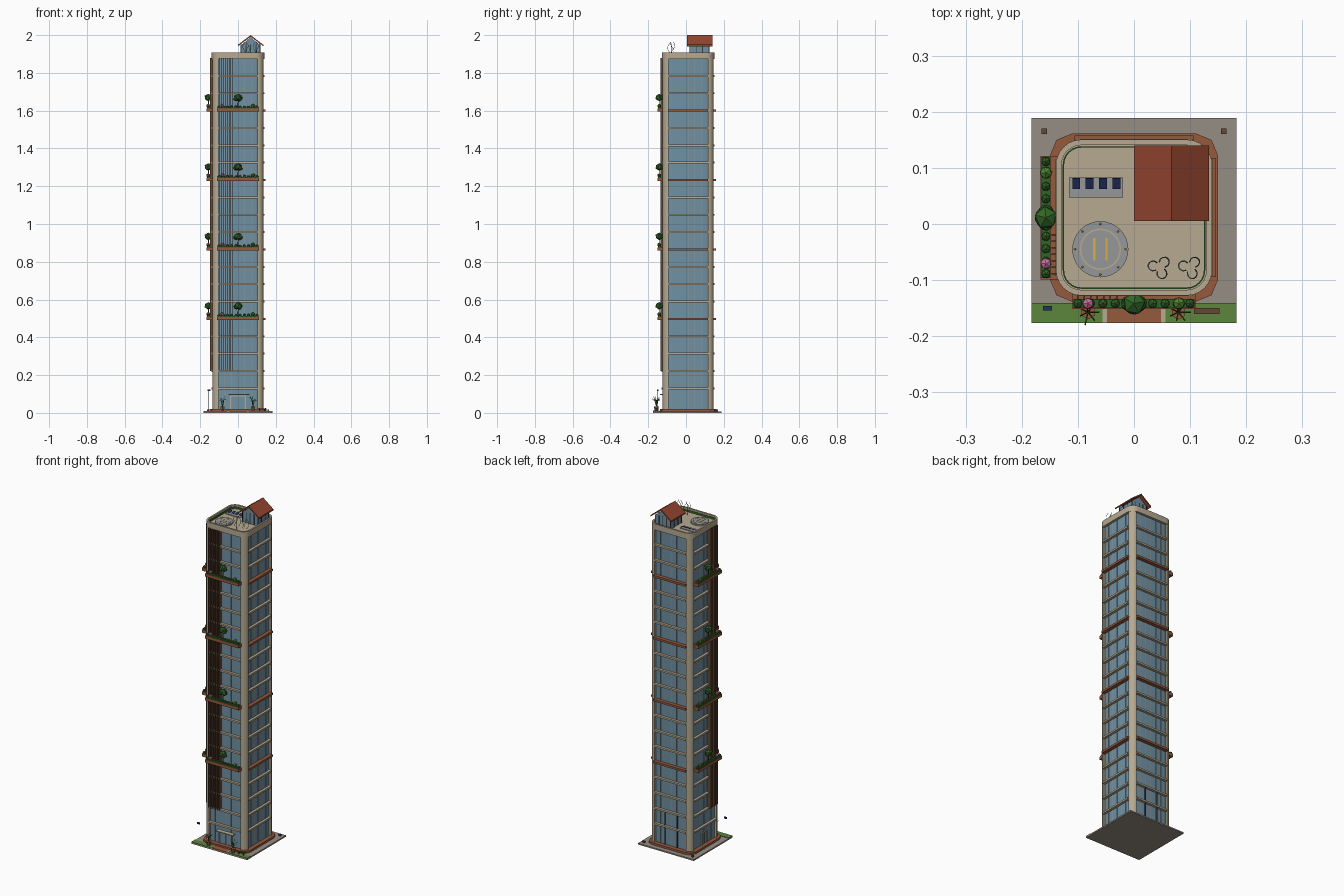
import bpy, bmesh, math, random
from mathutils import Vector, Matrix

if "Cube" in bpy.data.objects:
    bpy.data.objects.remove(bpy.data.objects["Cube"])

random.seed(4)
C = 0.0115           # tower centre in y
H = 0.135            # tower half width
FLOORS = [0.13 + 0.0919 * k for k in range(20)]
GARDEN = (4, 8, 12, 16)


def mat(name, r, g, b):
    m = bpy.data.materials.new(name)
    m.diffuse_color = (r, g, b, 1)
    m.use_nodes = True
    m.node_tree.nodes["Principled BSDF"].inputs["Base Color"].default_value = m.diffuse_color
    return m


STONE = mat("stone", .47, .40, .28)
GLASS = mat("glass", .16, .28, .36)
BRICK = mat("terracotta", .30, .10, .045)
TILE = mat("roof_tile", .30, .06, .03)
WOOD = mat("timber", .13, .065, .035)
PAVE = mat("paving", .30, .27, .23)
GRASS = mat("grass", .11, .24, .045)
LEAF = mat("leaf", .03, .13, .02)
LIME = mat("light_leaf", .08, .24, .03)
PINK = mat("blossom", .6, .18, .36)
GREY = mat("metal", .3, .31, .32)
DARK = mat("dark_metal", .04, .045, .05)
NAVY = mat("solar_blue", .02, .03, .12)
YELLOW = mat("yellow", .7, .45, .05)


def finish(bm, name, m, smooth=False):
    bmesh.ops.recalc_face_normals(bm, faces=bm.faces)
    me = bpy.data.meshes.new(name)
    bm.to_mesh(me)
    bm.free()
    ob = bpy.data.objects.new(name, me)
    bpy.context.collection.objects.link(ob)
    me.materials.append(m)
    if smooth:
        bpy.context.view_layer.objects.active = ob
        ob.select_set(True)
        bpy.ops.object.shade_smooth_by_angle(angle=math.radians(35))
        ob.select_set(False)
    return ob


def boxes(name, items, m):
    bm = bmesh.new()
    for x0, x1, y0, y1, z0, z1 in items:
        mx = Matrix.Translation(((x0 + x1) / 2, (y0 + y1) / 2, (z0 + z1) / 2))
        bmesh.ops.create_cube(bm, size=1, matrix=mx @ Matrix.Diagonal((x1 - x0, y1 - y0, z1 - z0, 1)))
    return finish(bm, name, m)


def on_side(side, u0, u1, d0, d1, z0, z1):
    """Box on a facade: u runs along it, d is distance out from the tower axis."""
    return {"front": (u0, u1, C - d1, C - d0, z0, z1), "back": (u0, u1, C + d0, C + d1, z0, z1),
            "left": (-d1, -d0, C + u0, C + u1, z0, z1), "right": (d0, d1, C + u0, C + u1, z0, z1)}[side]


def arc(cx, cy, r, a0, a1, n):
    return [(cx + r * math.cos(a0 + (a1 - a0) * i / n), cy + r * math.sin(a0 + (a1 - a0) * i / n)) for i in range(n + 1)]


def rounded(h, r, n=6):
    pts = []
    for k, (sx, sy) in enumerate(((1, 1), (-1, 1), (-1, -1), (1, -1))):
        pts += arc(sx * (h - r), C + sy * (h - r), r, k * math.pi / 2, (k + 1) * math.pi / 2, n)
    return pts


def prism(name, outlines, a, b, m, axis="z", smooth=False):
    bm = bmesh.new()
    for pts in outlines:
        put = (lambda p, t: (p[0], p[1], t)) if axis == "z" else (lambda p, t: (p[0], t, p[1]))
        f = bm.faces.new([bm.verts.new(put(p, a)) for p in pts])
        ext = bmesh.ops.extrude_face_region(bm, geom=[f], use_keep_orig=True)
        move = (0, 0, b - a) if axis == "z" else (0, b - a, 0)
        bmesh.ops.translate(bm, vec=move, verts=[v for v in ext["geom"] if isinstance(v, bmesh.types.BMVert)])
    return finish(bm, name, m, smooth)


def ring(name, outer, inner, z0, z1, m):
    bm = bmesh.new()
    loops = [[bm.verts.new((*p, z)) for p in pts] for pts, z in ((outer, z0), (outer, z1), (inner, z1), (inner, z0))]
    n = len(outer)
    for k in range(4):
        a, b = loops[k], loops[(k + 1) % 4]
        for i in range(n):
            bm.faces.new((a[i], a[(i + 1) % n], b[(i + 1) % n], b[i]))
    return finish(bm, name, m, True)


def tubes(name, paths, r, m):
    cu = bpy.data.curves.new(name, "CURVE")
    cu.dimensions, cu.bevel_depth, cu.bevel_resolution = "3D", r, 0
    for path in paths:
        s = cu.splines.new("POLY")
        s.points.add(len(path) - 1)
        for p, co in zip(s.points, path):
            p.co = (*co, 1)
    cu.materials.append(m)
    ob = bpy.data.objects.new(name, cu)
    bpy.context.collection.objects.link(ob)


def clumps(name, items, m, sub=1):
    bm = bmesh.new()
    for x, y, z, r, rz in items:
        mx = Matrix.Translation((x, y, z)) @ Matrix.Rotation(random.random() * 6, 4, "Z") @ Matrix.Diagonal((r, r, rz, 1))
        bmesh.ops.create_icosphere(bm, subdivisions=sub, radius=1, matrix=mx)
    return finish(bm, name, m)


SIDES = ("front", "back", "left", "right")

# site: paving, lawn, path, plinth
boxes("paving", [(-.183, .183, -.176, .189, 0, .008)], PAVE)
boxes("lawn", [(-.183, -.056, -.176, -.141, .008, .011), (.056, .183, -.176, -.141, .008, .011)], GRASS)
boxes("entrance_path", [(-.048, .048, -.176, -.13, .008, .011)], BRICK)
boxes("path_borders", [(s * .052 - .004, s * .052 + .004, -.176, -.141, .008, .012) for s in (-1, 1)], STONE)
prism("plinth", [rounded(.15, .04, 2)], .008, .02, BRICK)

# tower: glass core, rounded corner columns
prism("glass_core", [rounded(.125, .035)], .015, 1.88, GLASS, smooth=True)
cols = []
for k, (sx, sy) in enumerate(((1, 1), (-1, 1), (-1, -1), (1, -1))):
    cx, cy = sx * .104, C + sy * .104
    cols.append(arc(cx, cy, H - .104, k * math.pi / 2, (k + 1) * math.pi / 2, 6) + [(cx, cy)])
prism("corner_columns", cols, .015, 1.88, STONE, smooth=True)

# floor ledges, garden-level bands, thin mullions
boxes("floor_ledges", [on_side(s, -.104, .104, .12, .14, z - .005, z + .005)
                       for s in SIDES for k, z in enumerate(FLOORS[:-1]) if k not in GARDEN], STONE)
boxes("garden_bands", [on_side(s, -.106, .106, .12, .146, FLOORS[k] - .006, FLOORS[k] + .006)
                       for s in SIDES for k in GARDEN], BRICK)
boxes("mullions", [on_side(s, u - .0008, u + .0008, .12, .1265, .02, 1.876)
                   for s in SIDES for u in (-.07, -.035, 0, .035, .07)], GREY)

# vertical timber fins beside the front left corner
boxes("timber_fins", [on_side(s, u - .0015, u + .0015, .12, .147, .222, 1.878)
                      for s in ("front", "left") for u in [-.1 + .0115 * i for i in range(7)]], WOOD)

# planters with hedges, flowers and small trees
trays, soil, hedge, lime, pink, crowns, trunks = [], [], [], [], [], [], []
for k in GARDEN:
    z = FLOORS[k]
    for s, d in (("front", .153), ("left", .157)):
        def at(u):
            return (u, C - d) if s == "front" else (-d, C + u)
        trays.append(on_side(s, -.11, .11, .135, d + .01, z - .006, z + .011))
        soil.append(on_side(s, -.108, .108, d - .008, d + .008, z + .009, z + .016))
        for i in range(10):
            hedge.append((*at(-.1 + .0222 * i), z + .018, .009, .007 + .004 * random.random()))
        lime.append((*at(.08), z + .025, .012, .011))
        pink.append((*at(-.082), z + .025, .011, .010))
        crowns += [(*at(0), z + .07, .022, .019), (*at(.009), z + .064, .016, .015), (*at(-.01), z + .063, .015, .013)]
        trunks.append([(*at(0), z + .01), (*at(.002), z + .06)])
boxes("planter_trays", trays, BRICK)
boxes("planter_greenery", soil, LEAF)
clumps("planter_hedges", hedge, LEAF)
clumps("planter_shrubs", lime, LIME)
clumps("planter_flowers", pink, PINK)
clumps("tree_crowns", crowns, LEAF)
tubes("tree_trunks", trunks, .0025, WOOD)

# entrances
boxes("door_frames", [on_side(s, *b) for s, w in (("front", .04), ("left", .025)) for b in
      ((-w - .002, -w + .002, .12, .132, .02, .092), (w - .002, w + .002, .12, .132, .02, .092),
       (-w, w, .12, .132, .088, .092), (-.001, .001, .12, .13, .02, .09))], STONE)
boxes("entrance_canopy", [on_side("front", -.05, .06, .12, .15, .094, .099)], STONE)
boxes("rear_posts", [on_side("back", u - .002, u + .002, .12, .132, .02, .222) for u in (-.04, .04)], DARK)

# roof slab, parapet, inner rail
prism("roof_slab", [rounded(.136, .042)], 1.874, 1.889, STONE, smooth=True)
ring("parapet", rounded(.139, .045), rounded(.129, .035), 1.874, 1.909, STONE)
ring("roof_rail", rounded(.127, .033), rounded(.1245, .0305), 1.889, 1.9, LEAF)

# rooftop pavilion with gable roof
boxes("pavilion_glass", [(.016, .116, .02, .122, 1.889, 1.947)], GLASS)
prism("pavilion_gables", [[(.014, 1.945), (.12, 1.945), (.067, 1.988)]], .02, .122, GLASS, "y")
boxes("pavilion_posts", [(x - .002, x + .002, y - .002, y + .002, 1.889, 1.95)
                         for x in (.016, .041, .066, .091, .116) for y in (.02, .122)] +
      [(x - .002, x + .002, y - .002, y + .002, 1.889, 1.95) for x in (.016, .116) for y in (.054, .088)], DARK)
prism("pavilion_roof", [[(0, 1.949), (.067, 2.0), (.134, 1.949), (.134, 1.941), (.067, 1.991), (0, 1.941)]],
      .005, .14, TILE, "y")

# solar array
boxes("solar_base", [(-.116, -.02, .047, .083, 1.889, 1.893)], GREY)
bm = bmesh.new()
for i in range(4):
    mx = Matrix.Translation((-.103 + .024 * i, .072, 1.899)) @ Matrix.Rotation(.4, 4, "X")
    bmesh.ops.create_cube(bm, size=1, matrix=mx @ Matrix.Diagonal((.014, .02, .002, 1)))
finish(bm, "solar_panels", NAVY)

# landing pad
PX, PY = -.06, -.045
circle = lambda r: arc(PX, PY, r, 0, math.tau * 31 / 32, 31)
prism("landing_pad", [circle(.05)], 1.889, 1.896, GREY, smooth=True)
ring("pad_ring", circle(.037), circle(.034), 1.894, 1.897, STONE)
boxes("pad_marks", [(PX + s * .011 - .002, PX + s * .011 + .002, PY - .02, PY + .02, 1.895, 1.8975) for s in (-1, 1)], YELLOW)
clumps("pad_lights", [(x, y, 1.897, .002, .002) for x, y in circle(.045)[::4]], YELLOW)

# twisted vertical wind turbines
blades, masts = [], []
for tx in (.046, .1):
    masts.append([(tx, -.077, 1.885), (tx, -.077, 1.955)])
    for b in range(3):
        path = []
        for i in range(9):
            t = i / 8
            a, r = b * math.tau / 3 + t * 1.7, .021 * math.sin(math.pi * (.08 + .84 * t)) ** .6
            path.append((tx + r * math.cos(a), -.077 + r * math.sin(a), 1.908 + .056 * t))
        blades.append(path)
tubes("turbine_blades", blades, .0012, GREY)
tubes("turbine_masts", masts, .0015, GREY)

# street furniture: potted twigs, bench, sign box, bollards
twigs = []
bm = bmesh.new()
for px in (-.082, .079):
    bmesh.ops.create_cone(bm, cap_ends=True, segments=6, radius1=.009, radius2=.013, depth=.024,
                          matrix=Matrix.Translation((px, -.157, .022)))
    for i in range(7):
        a, l = i * math.tau / 7, random.uniform(.014, .025)
        dx, dy = l * math.cos(a), l * math.sin(a)
        twigs.append([(px, -.157, .03), (px + dx * .4, -.157 + dy * .4, .068), (px + dx, -.157 + dy, .06 + random.random() * .03)])
finish(bm, "plant_pots", BRICK)
tubes("pot_twigs", twigs, .0012, LEAF)
boxes("bench", [(.107, .152, -.16, -.15, .022, .026), (.112, .116, -.158, -.152, .01, .022), (.143, .147, -.158, -.152, .01, .022)], WOOD)
boxes("sign_box", [(-.162, -.146, -.154, -.146, .115, .124)], NAVY)
tubes("sign_post", [[(-.154, -.15, .008), (-.154, -.15, .117)]], .001, DARK)
boxes("bollards", [(s * .16 - .005, s * .16 + .005, .16, .17, .008, .018) for s in (-1, 1)], WOOD)
